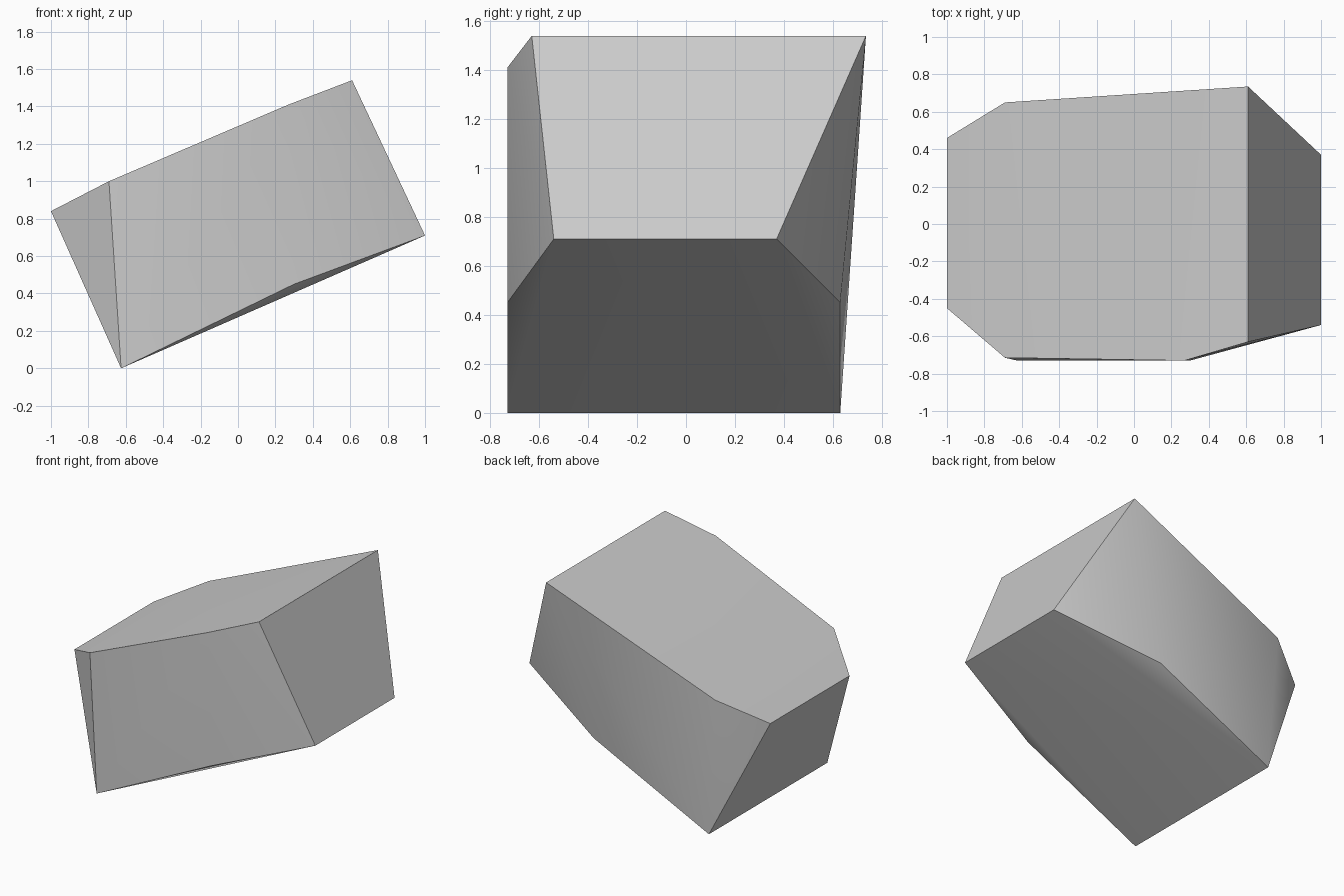
import bpy, bmesh
from math import radians

cube = bpy.data.objects.get("Cube")
if cube:
    bpy.data.objects.remove(cube, do_unlink=True)

# Stone colour
stone = bpy.data.materials.new("grey_stone")
stone.use_nodes = True
grey = (0.6, 0.6, 0.6, 1)
stone.diffuse_color = grey
stone.node_tree.nodes["Principled BSDF"].inputs["Base Color"].default_value = grey

# Corner outlines of the sloping upper and lower faces
upper = [(-1, 0.46, 0.84), (-0.69, 0.65, 1.0), (0.61, 0.735, 1.54),
         (0.61, -0.63, 1.54), (0.27, -0.73, 1.41), (-0.69, -0.715, 1.0),
         (-1, -0.45, 0.84)]
lower = [(-0.625, -0.73, 0), (-0.625, 0.63, 0), (0.3, -0.73, 0.45),
         (0.3, 0.63, 0.45), (1, -0.54, 0.71), (1, 0.37, 0.71)]

# Wrap the corners in one faceted block
bm = bmesh.new()
for corner in upper + lower:
    bm.verts.new(corner)
bmesh.ops.convex_hull(bm, input=bm.verts[:])
bmesh.ops.recalc_face_normals(bm, faces=bm.faces[:])
mesh = bpy.data.meshes.new("stone_block")
bm.to_mesh(mesh)
bm.free()
mesh.materials.append(stone)
block = bpy.data.objects.new("stone_block", mesh)
bpy.context.collection.objects.link(block)

# Smooth the shallow folds, keep the main edges sharp
bpy.ops.object.select_all(action="DESELECT")
block.select_set(True)
bpy.context.view_layer.objects.active = block
bpy.ops.object.shade_smooth_by_angle(angle=radians(34))
